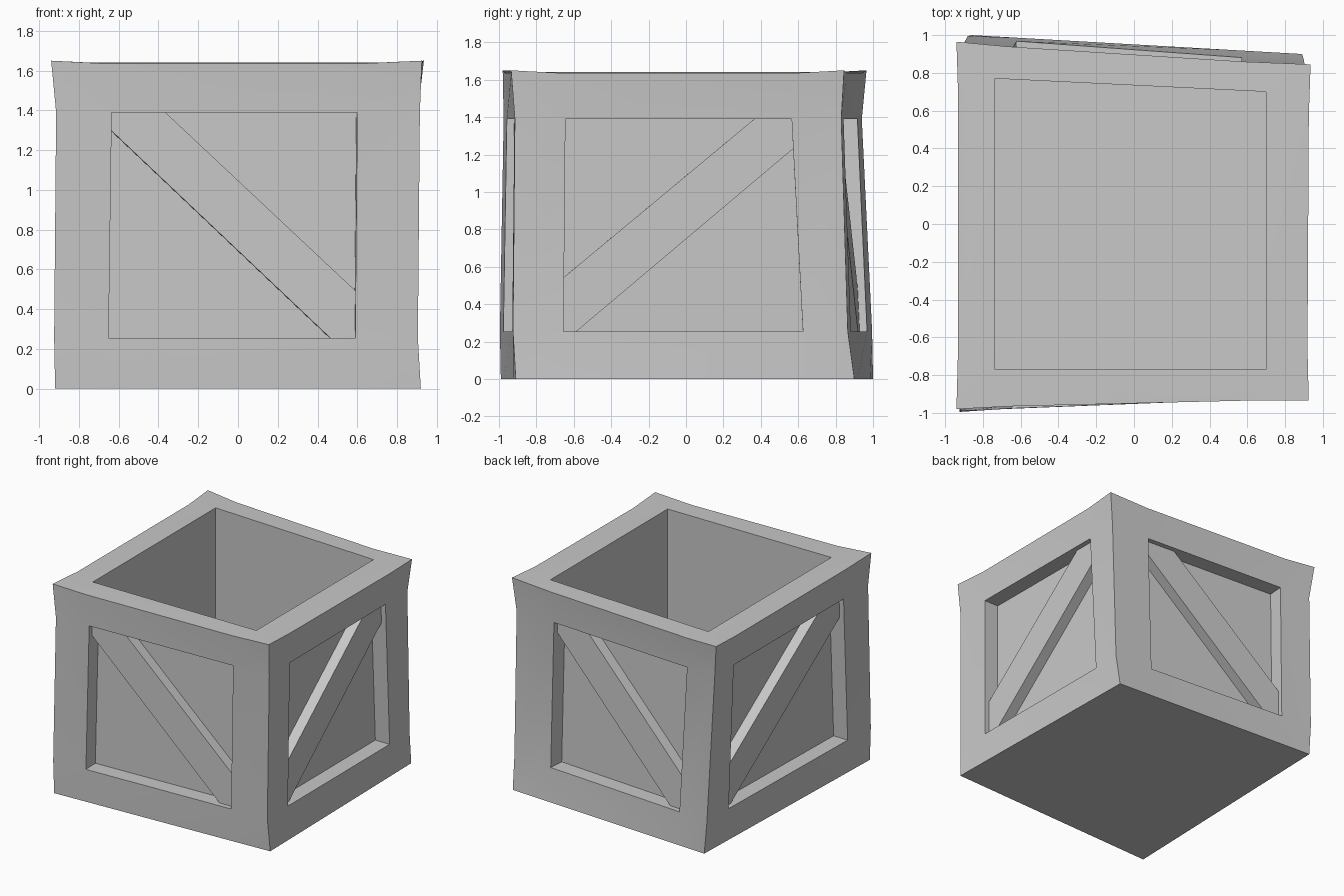
import bpy
import bmesh
import math
from mathutils import Vector

cube = bpy.data.objects.get("Cube")
if cube:
    bpy.data.objects.remove(cube)

grey = bpy.data.materials.new("plain grey")
grey.use_nodes = True
grey.diffuse_color = (0.58, 0.58, 0.58, 1)
grey.node_tree.nodes["Principled BSDF"].inputs["Base Color"].default_value = (0.58, 0.58, 0.58, 1)

HEIGHTS = (0, 0.255, 1.39, 1.65)
RIM_DIP = 0.015
PANEL_DEPTH = 0.125
BOARD_DEPTH = 0.04
FLOOR = 0.2

# Warped corner posts, counterclockwise from front right-hand post, bottom to top
POSTS = [
    [(-0.92, -0.99), (-0.925, -0.995), (-0.915, -0.975), (-0.94, -0.98)],
    [(0.92, -0.91), (0.905, -0.925), (0.915, -0.915), (0.925, -0.935)],
    [(0.89, 0.90), (0.90, 0.865), (0.905, 0.83), (0.935, 0.845)],
    [(-0.86, 1.0), (-0.88, 0.995), (-0.91, 0.94), (-0.94, 0.965)],
]
# Panel edges as fractions of each side: lower left, lower right, upper left, upper right
PANELS = [
    (0.15, 0.828, 0.153, 0.828),
    (0.151, 0.866, 0.155, 0.848),
    (0.185, 0.854, 0.185, 0.857),
    (0.138, 0.864, 0.13, 0.846),
]
NAMES = ("front", "left", "back", "right")
HOLE = [(-0.735, -0.77), (0.70, -0.77), (0.70, 0.70), (-0.735, 0.77)]


def finish(bm, name):
    bmesh.ops.recalc_face_normals(bm, faces=bm.faces)
    mesh = bpy.data.meshes.new(name)
    bm.to_mesh(mesh)
    bm.free()
    mesh.materials.append(grey)
    obj = bpy.data.objects.new(name, mesh)
    bpy.context.collection.objects.link(obj)
    return obj


def post_point(side, row):
    return Vector((*POSTS[side % 4][row], HEIGHTS[row]))


def inward(side):
    along = post_point(side + 1, 1) - post_point(side, 1)
    return Vector((-along.y, along.x, 0)).normalized()


def edge_point(side, row, right):
    """Point on a side where a panel edge line crosses a height row."""
    u = PANELS[side][(2 if row > 1 else 0) + right]
    p = post_point(side, row).lerp(post_point(side + 1, row), u)
    if row:
        p += inward(side) * 0.008
    if row == 3:
        p.z -= RIM_DIP
    return p


# Crate body: ring of columns, three for each side
bm = bmesh.new()
columns = []
for side in range(4):
    columns.append([bm.verts.new(post_point(side, r)) for r in range(4)])
    for right in (0, 1):
        columns.append([bm.verts.new(edge_point(side, r, right)) for r in range(4)])

for c, left in enumerate(columns):
    right = columns[(c + 1) % 12]
    for r in range(3):
        cell = [left[r], right[r], right[r + 1], left[r + 1]]
        if c % 3 == 1 and r == 1:
            # Recessed panel
            step = inward(c // 3) * PANEL_DEPTH
            deep = [bm.verts.new(v.co + step) for v in cell]
            bm.faces.new(deep)
            for i in range(4):
                j = (i + 1) % 4
                bm.faces.new((cell[i], cell[j], deep[j], deep[i]))
        else:
            bm.faces.new(cell)
bm.faces.new([col[0] for col in reversed(columns)])

# Rim, inner walls and floor
upper = [bm.verts.new((x, y, HEIGHTS[3] - 0.01)) for x, y in HOLE]
lower = [bm.verts.new((x, y, FLOOR)) for x, y in HOLE]
for s in range(4):
    n = (s + 1) % 4
    rim = [columns[(3 * s + k) % 12][3] for k in range(4)]
    bm.faces.new(rim + [upper[n], upper[s]])
    bm.faces.new((upper[s], upper[n], lower[n], lower[s]))
bm.faces.new(lower)
crate = finish(bm, "crate_body")

# Diagonal boards: outlines in panel coordinates, falling and rising
FALLING = [(0, 1), (0, 0.92), (0.9, 0), (1, 0), (1, 0.21), (0.22, 1)]
RISING = [(0, 0), (0.055, 0), (1, 0.86), (1, 1), (0.835, 1), (0, 0.255)]

for side, name in enumerate(NAMES):
    bm = bmesh.new()
    rings = []
    for depth in (BOARD_DEPTH, PANEL_DEPTH):
        ring = []
        for u, v in (RISING if side % 2 else FALLING):
            low = edge_point(side, 1, 0).lerp(edge_point(side, 1, 1), u)
            high = edge_point(side, 2, 0).lerp(edge_point(side, 2, 1), u)
            ring.append(bm.verts.new(low.lerp(high, v) + inward(side) * depth))
        rings.append(ring)
    outer, inner = rings
    bm.faces.new(outer)
    bm.faces.new(inner[::-1])
    for i in range(6):
        j = (i + 1) % 6
        bm.faces.new((outer[i], inner[i], inner[j], outer[j]))
    finish(bm, name + "_diagonal_board")

# Soft shading over the gentle warps only
bpy.ops.object.select_all(action="DESELECT")
crate.select_set(True)
bpy.context.view_layer.objects.active = crate
bpy.ops.object.shade_smooth_by_angle(angle=math.radians(30))
